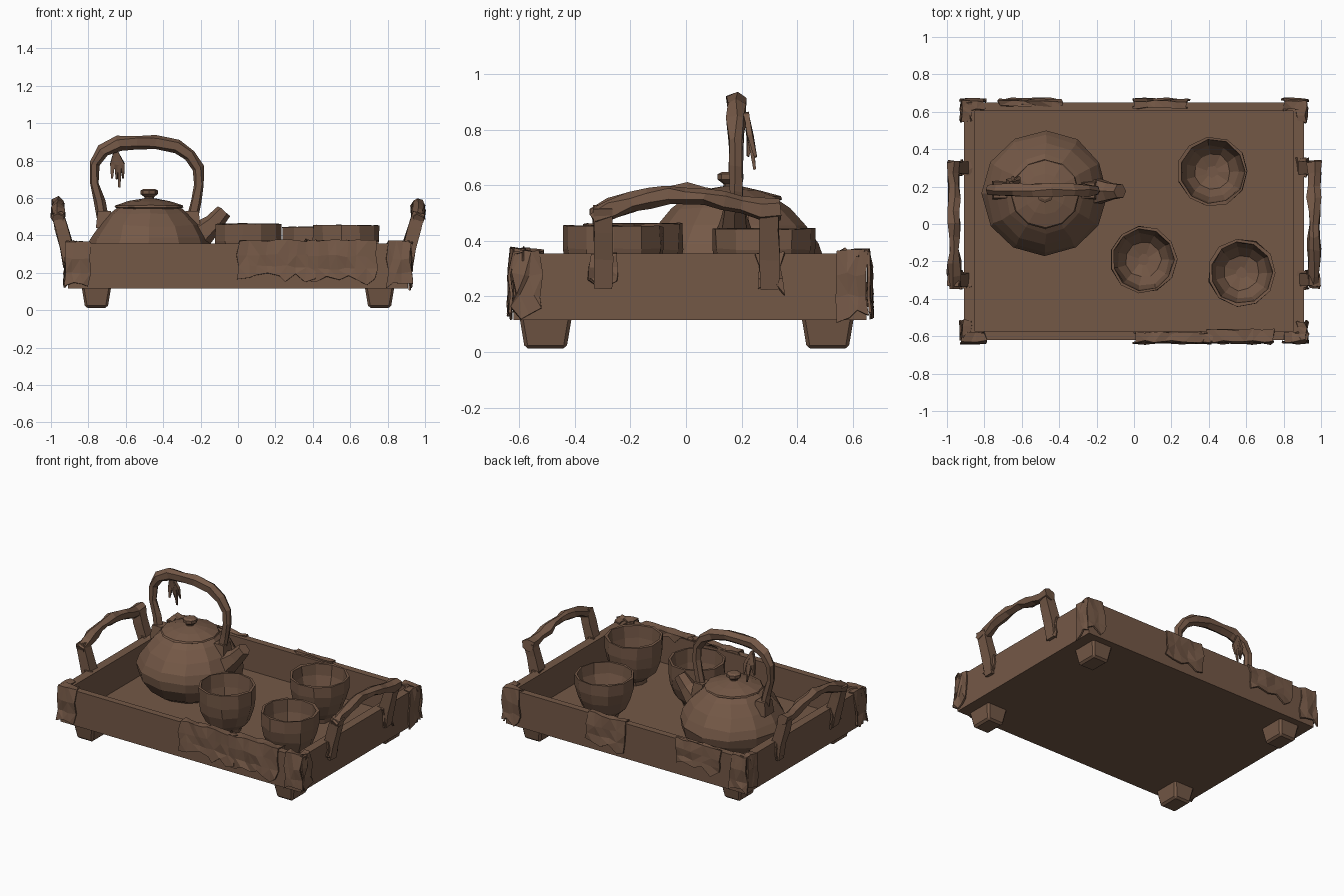
import bpy, bmesh, math, random
from mathutils import Vector

random.seed(4)
cube = bpy.data.objects.get("Cube")
if cube:
    bpy.data.objects.remove(cube)

brown = bpy.data.materials.new("weathered_brown")
brown.use_nodes = True
color = (0.175, 0.098, 0.062, 1)
brown.diffuse_color = color
brown.node_tree.nodes["Principled BSDF"].inputs["Base Color"].default_value = color


def jit(a):
    return random.uniform(-a, a)


def finish(name, bm):
    bmesh.ops.recalc_face_normals(bm, faces=bm.faces)
    mesh = bpy.data.meshes.new(name)
    bm.to_mesh(mesh)
    bm.free()
    mesh.materials.append(brown)
    ob = bpy.data.objects.new(name, mesh)
    bpy.context.collection.objects.link(ob)
    return ob


def skin(name, rings, noise=0):
    """Bridge a list of point rings and cap both ends."""
    bm = bmesh.new()
    loops = [[bm.verts.new(p + Vector((jit(noise), jit(noise), jit(noise)))) for p in r] for r in rings]
    n = len(loops[0])
    for a, b in zip(loops, loops[1:]):
        for i in range(n):
            bm.faces.new((a[i], a[(i + 1) % n], b[(i + 1) % n], b[i]))
    bm.faces.new(loops[0])
    bm.faces.new(loops[-1])
    return finish(name, bm)


def lathe(name, x, y, profile, n=12, noise=0.0):
    rings = [[Vector((x + r * math.cos(math.tau * i / n), y + r * math.sin(math.tau * i / n), z))
              for i in range(n)] for r, z in profile]
    return skin(name, rings, noise)


def sweep(name, path, radii, side, n=6, noise=0.0):
    """Tube along a flat path; side is the normal of the path's plane."""
    pts, side, rings = [Vector(p) for p in path], Vector(side), []
    for k, p in enumerate(pts):
        t = (pts[min(k + 1, len(pts) - 1)] - pts[max(k - 1, 0)]).normalized()
        s = (side - t * side.dot(t)).normalized()
        u = t.cross(s)
        r = radii[k] if isinstance(radii, list) else radii
        rings.append([p + (s * math.cos(math.tau * (i + .5) / n) + u * math.sin(math.tau * (i + .5) / n)) * r
                      for i in range(n)])
    return skin(name, rings, noise)


def box(name, x0, x1, y0, y1, z0, z1, taper=0):
    def ring(z, t):
        return [Vector(p) for p in ((x0 + t, y0 + t, z), (x1 - t, y0 + t, z),
                                    (x1 - t, y1 - t, z), (x0 + t, y1 - t, z))]
    return skin(name, [ring(z0, taper), ring(z1, 0)])


def cloth(name, start, along, out, length, inner, drop, cols):
    """Ragged strip folded over a rim, hanging down its outer face."""
    bm = bmesh.new()
    start, along, out = Vector(start), Vector(along), Vector(out)
    section = [(-inner, -.015), (-inner, .01), (.008, .012), (.018, -drop * .35), (.014, -drop * .7), (.02, -drop)]
    grid = []
    for i in range(cols + 1):
        col = []
        for k, (o, z) in enumerate(section):
            ragged = jit(.03) if k in (0, 5) else jit(.008)
            p = start + along * (length * i / cols + jit(.012)) + out * (o + jit(.007))
            col.append(bm.verts.new(p + Vector((0, 0, z + ragged))))
        grid.append(col)
    for a, b in zip(grid, grid[1:]):
        for k in range(len(section) - 1):
            bm.faces.new((a[k], b[k], b[k + 1], a[k + 1]))
    bmesh.ops.triangulate(bm, faces=bm.faces)
    ob = finish(name, bm)
    mod = ob.modifiers.new("thickness", 'SOLIDIFY')
    mod.thickness = .01


# Tray: floor and four walls
X, Y0, Y1, ZB, ZT = .91, -.62, .65, .115, .355
box("tray_floor", -X, X, Y0, Y1, ZB, .15)
box("front_wall", -X, X, Y0, -.575, ZB, ZT)
box("back_wall", -X, X, .605, Y1, ZB, ZT)
for s, side in ((1, "left"), (-1, "right")):
    box(side + "_wall", *sorted((s * X, s * .85)), Y0, Y1, ZB, ZT)

    # Tapered feet
    for y, end in ((-.505, "front"), (.51, "back")):
        foot = box(f"{end}_{side}_foot", s * .757 - .08, s * .757 + .08, y - .095, y + .095, .012, .13, .02)
        mod = foot.modifiers.new("worn_edges", 'BEVEL')
        mod.width = .012

    # Carrying handle: two leaning posts and a wrapped, bowed bar
    for y, end in ((-.3, "front"), (.3, "back")):
        sweep(f"{side}_handle_{end}_post",
              [(s * .90, y, .23), (s * .915, y, .34), (s * .945, y, .44), (s * .965, y, .52)],
              [.045, .05, .047, .045], (0, 1, 0), 4, .004)
    bar = []
    for i in range(11):
        t = i / 10
        bar.append((s * .962, -.335 + .67 * t, .475 + .075 * math.sin(math.pi * min(1, t * 1.1 + .04)) + .04 * t))
    sweep(side + "_handle_bar", bar, [.036 + jit(.006) for _ in bar], (1, 0, 0), 6, .007)

    # Cloth bindings at the corners and beside the handle posts
    for y, d, end in ((Y0, -1, "front"), (Y1, 1, "back")):
        cloth(f"{end}_{side}_corner_wrap", (s * .925, y, ZT), (-s, 0, 0), (0, d, 0), .13, .04, .22, 3)
        cloth(f"{end}_{side}_corner_side_wrap", (s * X, y, ZT), (0, -d, 0), (s, 0, 0), .10, .04, .22, 3)
    for y in (-.34, .26):
        cloth(side + "_post_binding", (s * X, y, .345), (0, 1, 0), (s, 0, 0), .085, .04, .11, 2)

# Torn cloths on the long walls
cloth("front_cloth", (.0, Y0, .36), (1, 0, 0), (0, -1, 0), .42, .04, .18, 8)
cloth("front_cloth_end", (.38, Y0, .36), (1, 0, 0), (0, -1, 0), .36, .055, .2, 7)
cloth("back_cloth", (.0, Y1, ZT), (1, 0, 0), (0, 1, 0), .29, .03, .19, 5)
cloth("back_cloth_end", (-.72, Y1, ZT), (1, 0, 0), (0, 1, 0), .34, .02, .15, 5)

# Kettle body, lid and knob
KX, KY = -.475, .16
lathe("kettle_body", KX, KY, [(.2, .15), (.27, .19), (.325, .27), (.335, .33), (.315, .385),
                              (.27, .45), (.21, .52), (.165, .55)], 12, .007)
lathe("kettle_lid", KX, KY, [(.165, .54), (.185, .55), (.18, .56), (.11, .582), (.03, .597)], 12, .002)
lathe("kettle_knob", KX, KY, [(.022, .58), (.026, .605), (.046, .62), (.046, .64), (.03, .648)], 8)

# Spout, widening at the root and cut off at a slant
sweep("kettle_spout", [(-.29, .175, .34), (-.2, .175, .405), (-.13, .175, .465), (-.075, .175, .53)],
      [.1, .075, .052, .042], (0, 1, 0), 6, .003)

# Kettle handle with lugs, a bound grip and a tassel
HY = .18
arch = [(-.72, .48), (-.74, .58), (-.768, .68), (-.765, .78), (-.72, .85), (-.64, .89), (-.54, .9),
        (-.44, .895), (-.33, .875), (-.255, .83), (-.212, .76), (-.205, .67), (-.225, .58), (-.25, .48)]
sweep("kettle_handle", [(x, HY, z) for x, z in arch],
      [.03, .027, .026, .028, .036, .039, .036, .038, .037, .036, .03, .026, .027, .03], (0, 1, 0), 6, .006)
for x in (-.715, -.245):
    box("handle_lug", x - .035, x + .035, HY - .04, HY + .04, .44, .53, -.01)
for i in range(4):
    x = -.67 + .018 * i
    sweep("tassel_strand", [(-.655, HY + .035, .86), (x, HY + .05, .78), (x + jit(.01), HY + .055 + jit(.02), .68 + jit(.025))],
          [.012, .016, .006], (0, 1, 0), 4, .003)

# Footed bowls
for name, x, y, r, top in (("near_cup", .05, -.19, .18, .462), ("side_cup", .575, -.26, .182, .453),
                           ("far_cup", .42, .28, .188, .443)):
    lathe(name, x, y, [(.085, .15), (.09, .18), (.14, .225), (.17, .3), (r, .37), (r, top),
                       (r - .016, top), (r - .022, .37), (.14, .28), (.095, .225), (.03, .21)], 11, .004)
